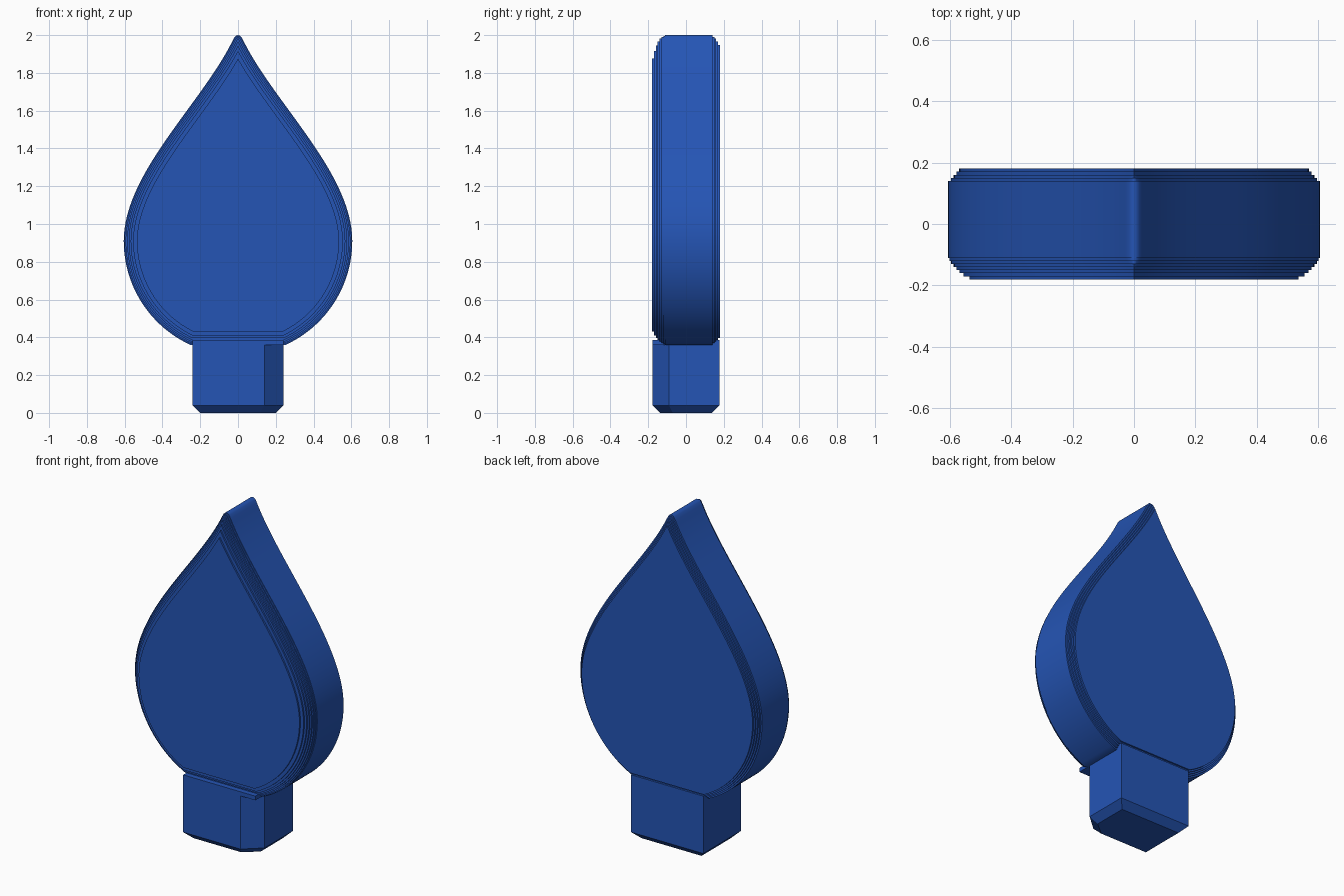
import bpy
import bmesh
import math
from mathutils import Vector
from mathutils.geometry import interpolate_bezier

cube = bpy.data.objects.get("Cube")
if cube:
    bpy.data.objects.remove(cube)

blue = bpy.data.materials.new("blue plastic")
blue.use_nodes = True
colour = (0.018, 0.09, 0.46, 1)
blue.diffuse_color = colour
blue.node_tree.nodes["Principled BSDF"].inputs["Base Color"].default_value = colour

RADIUS, CENTRE, BASE = 0.605, 0.91, 0.36


def loft(name, rings):
    """Skin a list of equally long closed rings and cap both ends."""
    bm = bmesh.new()
    loops = [[bm.verts.new(p) for p in ring] for ring in rings]
    n = len(loops[0])
    for a, b in zip(loops, loops[1:]):
        for i in range(n):
            j = (i + 1) % n
            bm.faces.new((a[i], a[j], b[j], b[i]))
    bm.faces.new(loops[0][::-1])
    bm.faces.new(loops[-1])
    bmesh.ops.remove_doubles(bm, verts=bm.verts, dist=0.0001)
    bmesh.ops.recalc_face_normals(bm, faces=bm.faces)
    mesh = bpy.data.meshes.new(name)
    bm.to_mesh(mesh)
    bm.free()
    mesh.materials.append(blue)
    obj = bpy.data.objects.new(name, mesh)
    bpy.context.collection.objects.link(obj)
    return obj


# Upper flank of the drop, ending in a small rounded tip
flank = interpolate_bezier(Vector((RADIUS, CENTRE)), Vector((RADIUS, 1.27)),
                           Vector((0.19, 1.64)), Vector((0.028, 1.972)), 36)
flank = [Vector((p[0], p[1])) for p in flank]
flank += [Vector((0.018, 1.99)), Vector((0.009, 1.998)), Vector((0, 2))]


def drop_outline(inset, y):
    """Closed drop outline, shrunk evenly by the inset."""
    r = RADIUS - inset
    start = math.asin((BASE + inset - CENTRE) / r)
    half = []
    for i in range(24):
        a = start * (1 - i / 24)
        half.append(Vector((r * math.cos(a), CENTRE + r * math.sin(a))))
    apex = None
    for i, p in enumerate(flank):
        if apex is None:
            t = flank[min(i + 1, len(flank) - 1)] - flank[max(i - 1, 0)]
            if i == 0:
                t = Vector((0, 1))
            elif i == len(flank) - 1:
                t = Vector((-1, 0))
            q = p - inset * Vector((t.y, -t.x)).normalized()
            if q.x <= 0:
                last = half[-1]
                apex = last.lerp(q, last.x / (last.x - q.x))
                apex.x = 0
        half.append(q if apex is None else apex)
    mirror = [Vector((-p.x, p.y)) for p in reversed(half[:-1])]
    return [(p.x, y, p.y) for p in half + mirror]


# Drop body with finely terraced rims, deeper on the front
STEP = 0.01
front = [0.07, 0.05, 0.037, 0.027, 0.018, 0.01, 0.004]
back = [0.036, 0.027, 0.018, 0.009]
rings = []
for k, d in enumerate(front):
    y = -0.18 + k * STEP
    rings += [drop_outline(d, y), drop_outline(d, y + STEP)]
rings += [drop_outline(0, -0.18 + len(front) * STEP),
          drop_outline(0, 0.18 - len(back) * STEP)]
for k, d in reversed(list(enumerate(back))):
    y = 0.18 - k * STEP
    rings += [drop_outline(d, y - STEP), drop_outline(d, y)]
body = loft("drop_body", rings)

bpy.ops.object.select_all(action="DESELECT")
body.select_set(True)
bpy.context.view_layer.objects.active = body
bpy.ops.object.shade_smooth_by_angle(angle=math.radians(30))

# Stem: one cut front corner, chamfered foot, square collar on top
W, D = 0.24, 0.178
section = [(-W, -D), (0.14, -D), (W, -0.09), (W, D), (-W, D)]
square = [(-W, -D), (W, -D), (W, -D), (W, D), (-W, D)]


def level(points, z, inset=0):
    sx, sy = 1 - inset / W, 1 - inset / D
    return [(x * sx, y * sy, z) for x, y in points]


loft("stem", [level(section, 0, 0.04), level(section, 0.04),
              level(section, BASE), level(square, BASE),
              level(square, 0.385)])
